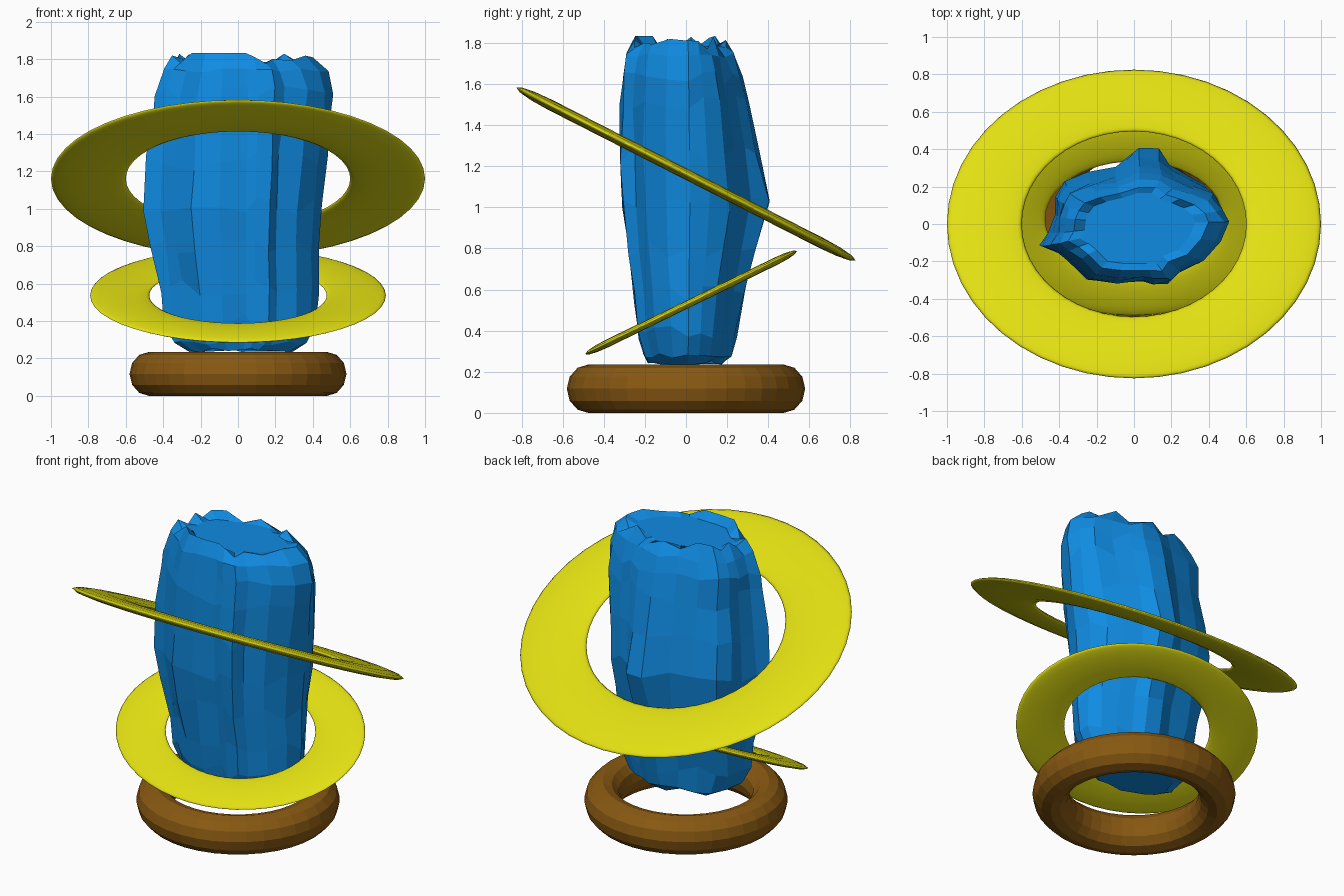
import bpy, bmesh, math, random
from mathutils import Vector

if "Cube" in bpy.data.objects:
    bpy.data.objects.remove(bpy.data.objects["Cube"])

random.seed(4)


def material(name, rgb):
    m = bpy.data.materials.new(name)
    m.diffuse_color = (*rgb, 1)
    m.use_nodes = True
    m.node_tree.nodes["Principled BSDF"].inputs["Base Color"].default_value = m.diffuse_color
    return m


BLUE = material("blue", (0.005, 0.26, 0.76))
YELLOW = material("yellow", (0.76, 0.74, 0.006))
BROWN = material("brown", (0.25, 0.10, 0.006))


def ring(name, mat, major, minor, scale, loc, tilt=0, segs=48, smooth=True):
    bpy.ops.mesh.primitive_torus_add(major_radius=major, minor_radius=minor,
                                     major_segments=segs, minor_segments=12,
                                     location=loc, rotation=(math.radians(tilt), 0, 0))
    ob = bpy.context.object
    ob.name = name
    ob.scale = scale
    ob.data.materials.append(mat)
    if smooth:
        bpy.ops.object.shade_smooth_by_angle(angle=math.radians(35))
    return ob


# Brown base ring and the two tilted flat rings
ring("base_ring", BROWN, 0.475, 0.105, (1, 1, 1.12), (0, 0, 0.1176), segs=36, smooth=False)
ring("large_ring", YELLOW, 0.80, 0.20, (1, 0.926, 0.13), (0, 0, 1.162), -27)
ring("small_ring", YELLOW, 0.6325, 0.158, (1, 0.725, 0.12), (0, 0.025, 0.537), 26)

# Rough rock column: a jagged outline resized at each height
outline = [(0.52, 0.02), (0.49, 0.12), (0.43, 0.22), (0.32, 0.28), (0.22, 0.33),
           (0.15, 0.41), (0.03, 0.42), (-0.10, 0.32), (-0.25, 0.29), (-0.38, 0.24),
           (-0.42, 0.15), (-0.43, 0.05), (-0.46, -0.05), (-0.51, -0.12), (-0.43, -0.16),
           (-0.35, -0.21), (-0.25, -0.31), (-0.10, -0.33), (0.05, -0.31), (0.11, -0.335),
           (0.20, -0.33), (0.24, -0.26), (0.37, -0.21), (0.46, -0.10)]
# height, left, right, front, back reach
levels = [(0.245, 0.28, 0.30, 0.19, 0.18), (0.28, 0.36, 0.38, 0.21, 0.23),
          (0.40, 0.42, 0.43, 0.24, 0.25), (0.58, 0.43, 0.44, 0.255, 0.29),
          (0.80, 0.47, 0.44, 0.295, 0.35), (1.02, 0.51, 0.46, 0.32, 0.41),
          (1.25, 0.49, 0.48, 0.33, 0.36), (1.50, 0.46, 0.51, 0.325, 0.31),
          (1.62, 0.45, 0.52, 0.31, 0.28), (1.74, 0.41, 0.48, 0.30, 0.24),
          (1.80, 0.36, 0.40, 0.26, 0.20)]

bm = bmesh.new()
rows = []
last = len(levels) - 1
for k, (z, left, right, front, back) in enumerate(levels):
    row = []
    bump = max(0, 1 - abs(z - 1.0) / 0.6)          # spurs fade away from mid height
    for x, y in outline:
        u = x / (0.52 if x > 0 else 0.51)
        v = y / (0.42 if y > 0 else 0.335)
        r = math.hypot(u, v)
        smooth_r = 0.55 * r + 0.45
        f = (r * (0.4 + 0.6 * bump) + smooth_r * 0.6 * (1 - bump)) / r
        f *= random.uniform(0.96, 1.01)
        u, v = u * f, v * f
        dz = random.uniform(-0.045, 0.045) if 1 < k < last - 1 else random.uniform(-0.012, 0.012)
        if k == last:
            dz = random.uniform(-0.03, 0.035)
        row.append(bm.verts.new((u * (right if u > 0 else left),
                                 v * (back if v > 0 else front), z + dz)))
    rows.append(row)
n = len(outline)
for a, b in zip(rows, rows[1:]):
    for i in range(n):
        j = (i + 1) % n
        bm.faces.new((a[i], a[j], b[j], b[i]))
# Slightly sunken top and flat underside
top = [bm.verts.new((v.co.x * 0.82, v.co.y * 0.85, 1.785)) for v in rows[-1]]
for i in range(n):
    j = (i + 1) % n
    bm.faces.new((rows[-1][i], rows[-1][j], top[j], top[i]))
bm.faces.new(top)
bm.faces.new(rows[0][::-1])
bmesh.ops.recalc_face_normals(bm, faces=bm.faces)
mesh = bpy.data.meshes.new("rock_column")
bm.to_mesh(mesh)
bm.free()
mesh.materials.append(BLUE)
bpy.context.collection.objects.link(bpy.data.objects.new("rock_column", mesh))
